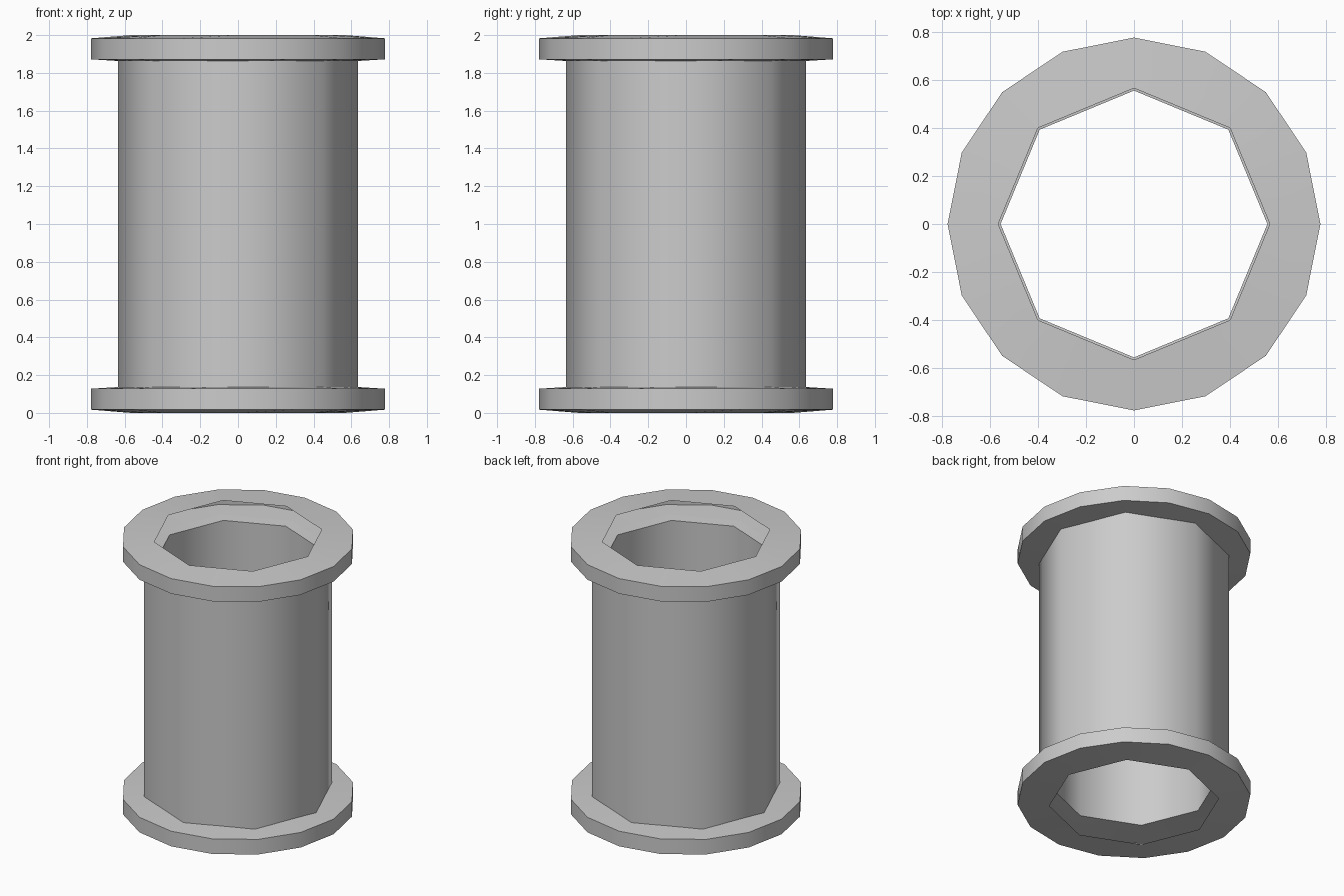
import bpy
import bmesh
from math import pi, cos, sin, radians

cube = bpy.data.objects.get("Cube")
if cube:
    bpy.data.objects.remove(cube, do_unlink=True)

grey = bpy.data.materials.new("plain grey")
grey.use_nodes = True
colour = (0.6, 0.6, 0.6, 1)
grey.diffuse_color = colour
grey.node_tree.nodes["Principled BSDF"].inputs["Base Color"].default_value = colour


def ring(bm, radius, z, count, octagon=False):
    """Ring of vertices; an octagon ring gets its extra points on its side middles."""
    verts = []
    for i in range(count):
        r = radius * cos(pi / 8) if octagon and i % 2 else radius
        a = 2 * pi * i / count
        verts.append(bm.verts.new((r * cos(a), r * sin(a), z)))
    return verts


def loft(name, profile, count, closed, angle):
    """Join successive rings (radius, z, octagon) with quads."""
    bm = bmesh.new()
    rings = [ring(bm, r, z, count, octagon) for r, z, octagon in profile]
    pairs = list(zip(rings, rings[1:]))
    if closed:
        pairs.append((rings[-1], rings[0]))
    for a, b in pairs:
        for i in range(count):
            j = (i + 1) % count
            bm.faces.new((a[i], a[j], b[j], b[i]))
    mesh = bpy.data.meshes.new(name)
    bm.to_mesh(mesh)
    bm.free()
    mesh.materials.append(grey)
    obj = bpy.data.objects.new(name, mesh)
    bpy.context.collection.objects.link(obj)
    bpy.ops.object.select_all(action="DESELECT")
    obj.select_set(True)
    bpy.context.view_layer.objects.active = obj
    bpy.ops.object.shade_smooth_by_angle(angle=radians(angle))
    return obj


# Eight-sided barrel with a wall thickness
loft("barrel", [(0.635, 0.135, False), (0.635, 1.865, False),
                (0.556, 1.858, False), (0.556, 0.142, False)], 8, True, 50)

# Hollow end flanges: crowned plates around a rim, open towards the bore
lower = [(0.556, 0.142, True), (0.777, 0.128, False),
         (0.777, 0.017, False), (0.566, 0.0, True)]
upper = [(r, 2 - z, octagon) for r, z, octagon in reversed(lower)]
# Reversed order keeps the mirrored faces pointing outwards
loft("bottom_flange", lower[::-1], 16, False, 30)
loft("top_flange", upper[::-1], 16, False, 30)
